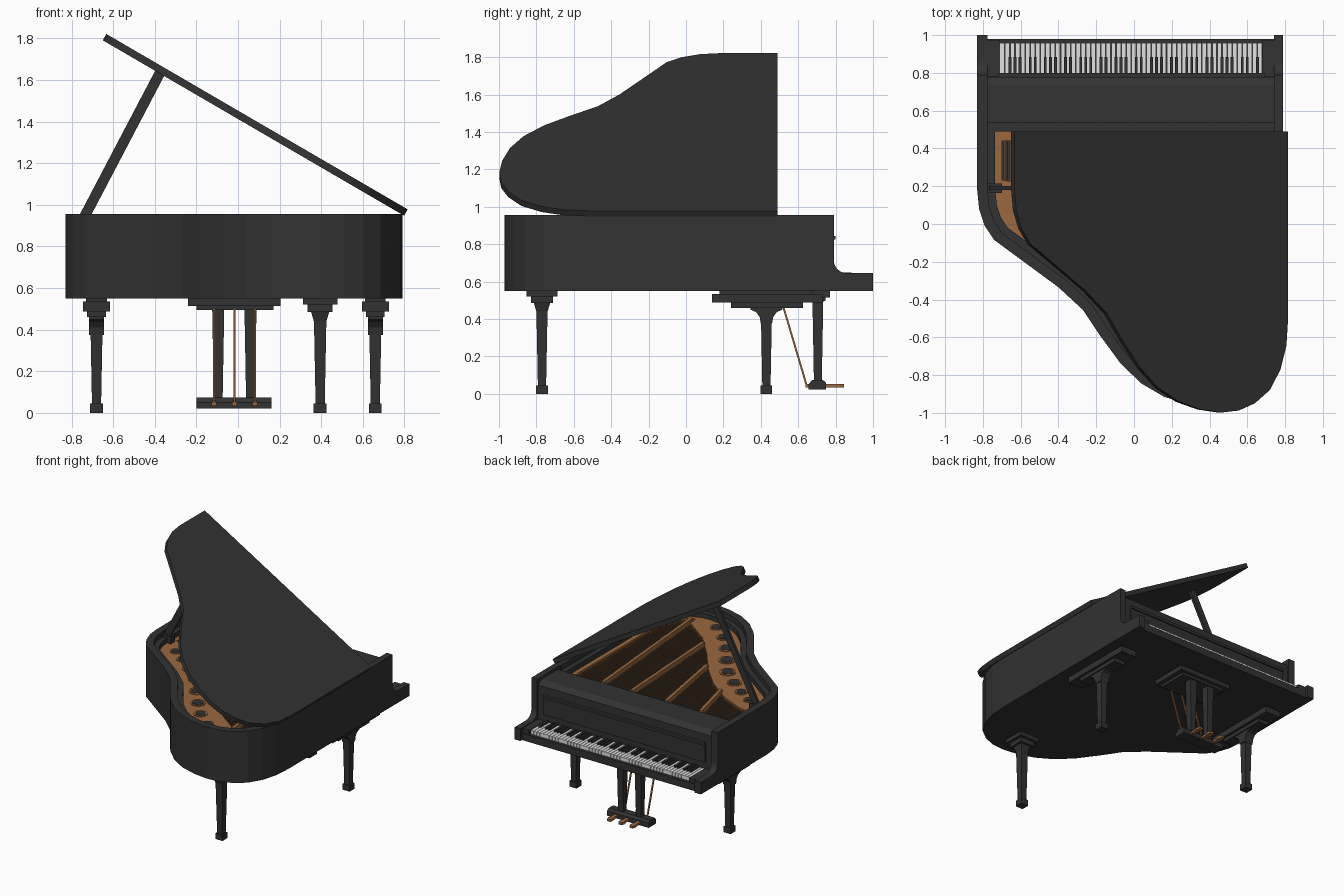
import bpy, bmesh, math
from mathutils import Vector, Matrix

if "Cube" in bpy.data.objects:
    bpy.data.objects.remove(bpy.data.objects["Cube"])


def material(name, rgb):
    m = bpy.data.materials.new(name)
    m.diffuse_color = (*rgb, 1)
    m.use_nodes = True
    m.node_tree.nodes["Principled BSDF"].inputs["Base Color"].default_value = m.diffuse_color
    return m


BLACK = material("black lacquer", (0.032, 0.032, 0.032))
COPPER = material("copper gold", (0.32, 0.14, 0.05))
IVORY = material("key white", (0.75, 0.75, 0.75))


def finish(bm, name, mat):
    bmesh.ops.recalc_face_normals(bm, faces=bm.faces)
    me = bpy.data.meshes.new(name)
    bm.to_mesh(me)
    bm.free()
    me.materials.append(mat)
    ob = bpy.data.objects.new(name, me)
    bpy.context.collection.objects.link(ob)
    return ob


def extrude(bm, pts, vec):
    """Closed solid from a flat loop of 3D points pushed along vec."""
    a = [bm.verts.new(p) for p in pts]
    b = [bm.verts.new(Vector(p) + Vector(vec)) for p in pts]
    n = len(a)
    bm.faces.new(a)
    bm.faces.new(b[::-1])
    for i in range(n):
        bm.faces.new((a[i], b[i], b[(i + 1) % n], a[(i + 1) % n]))


def slab(bm, pts, z0, z1):
    extrude(bm, [(x, y, z0) for x, y in pts], (0, 0, z1 - z0))


def side(bm, pts, x0, x1):
    extrude(bm, [(x0, y, z) for y, z in pts], (x1 - x0, 0, 0))


def box(bm, x0, x1, y0, y1, z0, z1):
    slab(bm, [(x0, y0), (x1, y0), (x1, y1), (x0, y1)], z0, z1)


def taper(bm, x, y, z0, z1, a, b):
    """Square post of half width a at z0 and b at z1."""
    lo, hi = [[bm.verts.new((x + sx * h, y + sy * h, z)) for sx, sy in ((-1, -1), (1, -1), (1, 1), (-1, 1))]
              for z, h in ((z0, a), (z1, b))]
    bm.faces.new(lo)
    bm.faces.new(hi)
    for i in range(4):
        j = (i + 1) % 4
        bm.faces.new((lo[i], lo[j], hi[j], hi[i]))


def bar(bm, p, q, w, h):
    """Rectangular bar between two points, w wide across, h thick."""
    p, q = Vector(p), Vector(q)
    d = q - p
    m = Matrix.Translation((p + q) / 2) @ d.to_track_quat('Z', 'Y').to_matrix().to_4x4()
    bmesh.ops.create_cube(bm, size=1, matrix=m @ Matrix.Diagonal((w, h, d.length, 1)))


def band(bm, a, b, z0, z1):
    """Wall between two matching open outlines."""
    for i in range(len(a) - 1):
        slab(bm, [a[i], a[i + 1], b[i + 1], b[i]], z0, z1)
    bmesh.ops.remove_doubles(bm, verts=bm.verts, dist=1e-5)
    seen = {}
    for f in bm.faces:      # drop the inner partitions
        seen.setdefault(tuple(round(c, 4) for c in f.calc_center_median()), []).append(f)
    inner = [f for e in bm.edges if len(e.link_faces) > 2 for f in e.link_faces
             if abs(f.normal.z) < 0.5 and all(len(k.link_faces) > 2 for k in f.edges if abs((k.verts[0].co - k.verts[1].co).z) < 1e-6)]
    bmesh.ops.delete(bm, geom=list(set(inner)), context='FACES_ONLY')


# Case outline: straight side, round tail, curved side
OUT = [(0.79, 0.5), (0.79, -0.5), (0.78, -0.64), (0.745, -0.76), (0.685, -0.86), (0.60, -0.925), (0.51, -0.96),
       (0.41, -0.97), (0.29, -0.955), (0.16, -0.915), (0.04, -0.845), (-0.07, -0.74), (-0.18, -0.59),
       (-0.27, -0.455), (-0.40, -0.335), (-0.59, -0.195), (-0.74, -0.085), (-0.79, -0.01), (-0.82, 0.08),
       (-0.83, 0.18), (-0.83, 0.5)]


def offset(d):
    """Case outline moved inward by d."""
    res = []
    for i, p in enumerate(OUT):
        ns = []
        for j in (i - 1, i):
            if 0 <= j < len(OUT) - 1:
                t = (Vector(OUT[j + 1]) - Vector(OUT[j])).normalized()
                ns.append(Vector((t.y, -t.x)))
        n = (ns[0] + ns[-1]) / (1 + ns[0].dot(ns[-1]))
        res.append((p[0] + n.x * d, p[1] + n.y * d))
    return res


# Rim, inner ledge and floor
bm = bmesh.new(); band(bm, OUT, offset(0.055), 0.55, 0.955); finish(bm, "outer_rim", BLACK)
bm = bmesh.new(); band(bm, offset(0.054), offset(0.095), 0.6, 0.915); finish(bm, "inner_rim", BLACK)
bm = bmesh.new(); slab(bm, offset(0.05), 0.55, 0.6); finish(bm, "case_floor", BLACK)
bm = bmesh.new(); slab(bm, offset(0.09), 0.82, 0.845); finish(bm, "soundboard", BLACK)

# Cheeks with the scooped arm
arc = [(0.86 - 0.07 * math.cos(t), 0.715 - 0.07 * math.sin(t)) for t in [math.pi / 2 * i / 6 for i in range(7)]]
cheek = [(0.5, 0.55), (0.5, 0.955), (0.79, 0.955)] + arc + [(1.0, 0.645), (1.0, 0.55)]
for n, x0, x1 in (("left_cheek", -0.83, -0.775), ("right_cheek", 0.74, 0.79)):
    bm = bmesh.new(); side(bm, cheek, x0, x1); finish(bm, n, BLACK)

# Key bed, key blocks, front cover and fallboard
bm = bmesh.new()
box(bm, -0.775, 0.74, 0.5, 0.98, 0.55, 0.605)
box(bm, -0.775, -0.71, 0.78, 0.975, 0.605, 0.64)
box(bm, 0.68, 0.74, 0.78, 0.975, 0.605, 0.64)
finish(bm, "key_bed", BLACK)
bm = bmesh.new()
side(bm, [(0.49, 0.6), (0.49, 0.91), (0.535, 0.91), (0.535, 0.935), (0.735, 0.935), (0.778, 0.905), (0.778, 0.6)], -0.775, 0.74)
finish(bm, "front_cover", BLACK)
bm = bmesh.new()
box(bm, -0.72, 0.69, 0.775, 0.79, 0.69, 0.84)
box(bm, -0.72, 0.69, 0.775, 0.8, 0.825, 0.845)
finish(bm, "fallboard_panel", BLACK)

# Keys, bass at +x
white, black = bmesh.new(), bmesh.new()
kw = 1.39 / 52
for i in range(52):
    x = 0.68 - kw * (i + 0.5)
    box(white, x - kw * 0.44, x + kw * 0.44, 0.77, 0.957, 0.605, 0.635)
    if i % 7 in (0, 2, 3, 5, 6) and i < 51:
        xb = x - kw / 2
        box(black, xb - 0.0075, xb + 0.0075, 0.77, 0.885, 0.63, 0.648)
finish(white, "white_keys", IVORY)
finish(black, "black_keys", BLACK)

# Cast plate: flange, broad curved web with sound holes, front strip
inner = offset(0.093)
bm = bmesh.new(); band(bm, inner, offset(0.13), 0.845, 0.875); finish(bm, "plate_flange", COPPER)
web = inner[6:20] + [(-0.735, 0.24), (-0.62, 0.22), (-0.42, 0.13), (-0.22, -0.02), (-0.05, -0.2), (0.1, -0.4), (0.28, -0.6), (0.5, -0.76)]
bm = bmesh.new(); slab(bm, web, 0.845, 0.877); finish(bm, "plate_web", COPPER)
bm = bmesh.new(); box(bm, -0.735, 0.695, 0.44, 0.49, 0.845, 0.88); finish(bm, "plate_front_strip", COPPER)
holes, rings = bmesh.new(), bmesh.new()
for x, y, r in ((-0.60, 0.08, .03), (-0.48, -0.0, .035), (-0.35, -0.1, .042), (-0.21, -0.22, .046), (-0.09, -0.38, .046), (0.03, -0.54, .042), (0.15, -0.68, .038), (0.29, -0.79, .034)):
    for b, rad, top in ((rings, r * 1.3, 0.884), (holes, r, 0.887)):
        slab(b, [(x + rad * math.cos(a * math.pi / 8), y + rad * math.sin(a * math.pi / 8)) for a in range(16)], 0.87, top)
finish(rings, "sound_hole_rings", COPPER)
finish(holes, "sound_holes", BLACK)

# Plate struts
bm = bmesh.new()
for p, q in (((-0.45, 0.46), (-0.36, 0.08)), ((-0.15, 0.46), (-0.04, -0.2)), ((0.15, 0.46), (0.2, -0.5)), ((0.4, 0.46), (0.5, -0.78))):
    bar(bm, (*p, 0.885), (*q, 0.885), 0.025, 0.035)
finish(bm, "plate_struts", COPPER)


def back_y(x):
    """Where a string at x meets the plate flange."""
    for a, b in zip(inner[1:], inner[2:]):
        if b[0] <= x <= a[0]:
            return a[1] + (b[1] - a[1]) * (a[0] - x) / (a[0] - b[0])
    return 0.2


# Strings
bm = bmesh.new()
for i in range(86):
    x = -0.72 + i * 1.4 / 85
    box(bm, x - 0.003, x + 0.003, back_y(x), 0.45, 0.862, 0.866)
finish(bm, "strings", COPPER)

# Raised lid, hinged on the straight side
bm = bmesh.new()
slab(bm, [(x - 0.82, y if y < 0.49 else 0.49) for x, y in offset(-0.028)], 0, 0.035)
lid = finish(bm, "lid", BLACK)
lid.location = (0.80, 0, 0.947)
lid.rotation_euler = (0, math.radians(30.2), 0)
bm = bmesh.new(); bar(bm, (-0.745, 0.19, 0.93), (-0.375, 0.19, 1.635), 0.02, 0.05)
finish(bm, "lid_prop", BLACK)
bm = bmesh.new(); box(bm, -0.775, -0.7, 0.165, 0.215, 0.85, 0.935); finish(bm, "prop_base", BLACK)


# Legs
def shaft(bm, x, y, top):
    taper(bm, x, y, 0, 0.045, 0.031, 0.031)
    taper(bm, x, y, 0.045, top, 0.022, 0.03)


for n, x in (("front_leg_left", -0.68), ("front_leg_right", 0.66)):
    bm = bmesh.new()
    shaft(bm, x, 0.43, 0.46)
    half = [(0.03, 0.375), (0.036, 0.41), (0.055, 0.437), (0.085, 0.45), (0.085, 0.465)]
    side(bm, [(0.43 + a, z) for a, z in half] + [(0.43 - a, z) for a, z in half[::-1]], x - 0.036, x + 0.036)
    box(bm, x - 0.045, x + 0.045, 0.24, 0.625, 0.46, 0.488)
    box(bm, x - 0.065, x + 0.065, 0.14, 0.73, 0.488, 0.535)
    box(bm, x - 0.05, x + 0.05, 0.18, 0.68, 0.535, 0.55)
    finish(bm, n, BLACK)
bm = bmesh.new()
shaft(bm, 0.395, -0.77, 0.45)
taper(bm, 0.395, -0.77, 0.44, 0.49, 0.03, 0.045)
for h, z0, z1 in ((0.06, 0.485, 0.52), (0.083, 0.52, 0.55)):
    taper(bm, 0.395, -0.77, z0, z1, h, h)
finish(bm, "tail_leg", BLACK)

# Pedal lyre: stepped top, two posts, pedal box
bm = bmesh.new()
box(bm, -0.24, 0.205, 0.48, 0.77, 0.515, 0.55)
box(bm, -0.2, 0.17, 0.51, 0.745, 0.495, 0.515)
for x in (-0.095, 0.06):
    taper(bm, x, 0.705, 0.06, 0.5, 0.021, 0.029)
side(bm, [(0.655, 0.022), (0.655, 0.05), (0.675, 0.075), (0.73, 0.075), (0.748, 0.06), (0.748, 0.022)], -0.2, 0.162)
finish(bm, "pedal_lyre", BLACK)

# Pedals and rods
ped, rods = bmesh.new(), bmesh.new()
for x in (-0.115, -0.017, 0.082):
    slab(ped, [(x - 0.012, 0.64), (x + 0.012, 0.64), (x + 0.014, 0.78), (x + 0.021, 0.82), (x + 0.013, 0.845), (x - 0.013, 0.845), (x - 0.021, 0.82), (x - 0.014, 0.78)], 0.035, 0.052)
    bar(rods, (x, 0.51, 0.5), (x, 0.648, 0.035), 0.01, 0.01)
finish(ped, "pedals", COPPER)
finish(rods, "pedal_rods", COPPER)
